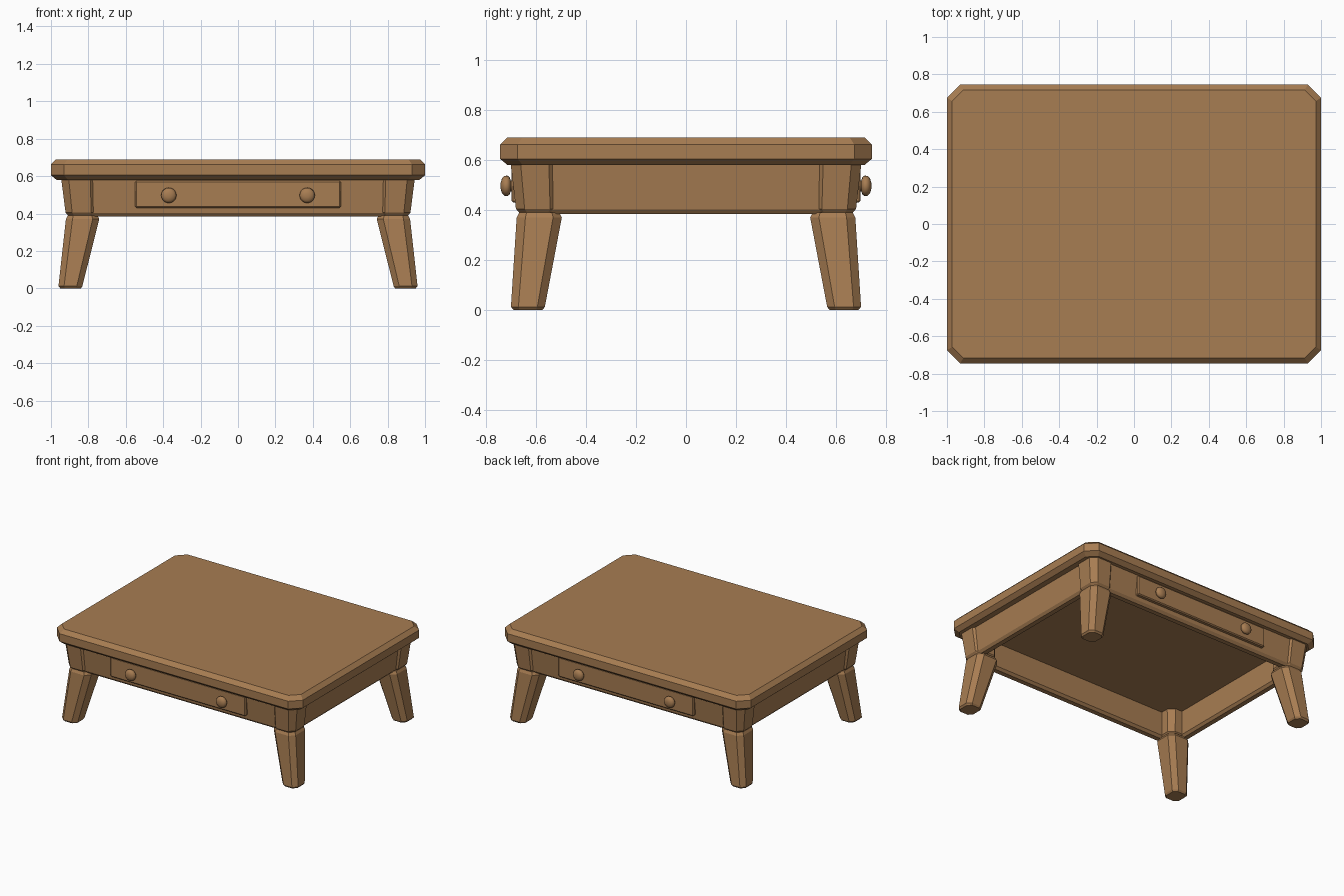
import bpy, bmesh, math
from mathutils import Matrix

cube = bpy.data.objects.get("Cube")
if cube:
    bpy.data.objects.remove(cube, do_unlink=True)

wood = bpy.data.materials.new("warm_brown_wood")
wood.use_nodes = True
COLOUR = (0.39, 0.205, 0.085, 1)
wood.diffuse_color = COLOUR
wood.node_tree.nodes["Principled BSDF"].inputs["Base Color"].default_value = COLOUR


def finish(name, bm):
    bmesh.ops.recalc_face_normals(bm, faces=bm.faces)
    mesh = bpy.data.meshes.new(name)
    bm.to_mesh(mesh)
    bm.free()
    mesh.materials.append(wood)
    obj = bpy.data.objects.new(name, mesh)
    bpy.context.collection.objects.link(obj)
    return obj


def loft(name, rings, sx=1, sy=1):
    """Stack corner-cut rectangles (x0, x1, y0, y1, z, cut) into a closed solid."""
    bm = bmesh.new()
    loops = []
    for x0, x1, y0, y1, z, c in rings:
        outline = [(x0 + c, y0), (x1 - c, y0), (x1, y0 + c), (x1, y1 - c),
                   (x1 - c, y1), (x0 + c, y1), (x0, y1 - c), (x0, y0 + c)]
        loops.append([bm.verts.new((x * sx, y * sy, z)) for x, y in outline])
    for low, high in zip(loops, loops[1:]):
        for i in range(8):
            j = (i + 1) % 8
            bm.faces.new((low[i], low[j], high[j], high[i]))
    bm.faces.new(loops[0])
    bm.faces.new(loops[-1])
    return finish(name, bm)


def slab_ring(inset, z, cut):
    return (inset - 1, 1 - inset, inset - 0.745, 0.745 - inset, z, cut)


# Table top with cut corners and bevelled rim
loft("table_top", [slab_ring(0.03, 0.58, 0.06), slab_ring(0, 0.605, 0.07),
                   slab_ring(0, 0.662, 0.07), slab_ring(0.028, 0.69, 0.06)])

# Corner posts and splayed legs
for sx, side in ((1, "left"), (-1, "right")):
    for sy, end in ((1, "back"), (-1, "front")):
        loft(f"{end}_{side}_post",
             [(0.765, 0.905, 0.525, 0.665, 0.385, 0.03),
              (0.75, 0.922, 0.51, 0.682, 0.405, 0.035),
              (0.75, 0.945, 0.51, 0.703, 0.585, 0.04)], sx, sy)
        loft(f"{end}_{side}_leg",
             [(0.84, 0.95, 0.575, 0.692, 0, 0.025),
              (0.832, 0.96, 0.566, 0.702, 0.012, 0.03),
              (0.742, 0.92, 0.498, 0.679, 0.37, 0.035),
              (0.752, 0.91, 0.508, 0.669, 0.39, 0.03)], sx, sy)


def apron(name, half_length, distance, angle):
    """Board with a sloping outer face and bevelled lower edges."""
    d = distance
    section = [(d - 0.07, 0.385), (d - 0.035, 0.385), (d - 0.02, 0.403),
               (d, 0.585), (d - 0.085, 0.585), (d - 0.085, 0.403)]
    bm = bmesh.new()
    ends = [[bm.verts.new((x, -y, z)) for y, z in section]
            for x in (-half_length, half_length)]
    for i in range(len(section)):
        j = (i + 1) % len(section)
        bm.faces.new((ends[0][i], ends[0][j], ends[1][j], ends[1][i]))
    bm.faces.new(ends[0])
    bm.faces.new(ends[1])
    bm.transform(Matrix.Rotation(angle, 4, "Z"))
    finish(name, bm)


def knob(name, x, turn):
    """Turned round knob on a short neck."""
    profile = [(0.022, 0.67), (0.022, 0.703), (0.036, 0.708), (0.041, 0.717),
               (0.04, 0.728), (0.03, 0.738), (0.012, 0.743)]
    bm = bmesh.new()
    n = 20
    loops = [[bm.verts.new((x + r * math.cos(math.tau * k / n), -y,
                            0.497 + r * math.sin(math.tau * k / n)))
              for k in range(n)] for r, y in profile]
    for a, b in zip(loops, loops[1:]):
        for k in range(n):
            m = (k + 1) % n
            bm.faces.new((a[k], a[m], b[m], b[k]))
    bm.faces.new(loops[0])
    bm.faces.new(loops[-1])
    bm.transform(turn)
    obj = finish(name, bm)
    bpy.context.view_layer.objects.active = obj
    bpy.ops.object.select_all(action="DESELECT")
    obj.select_set(True)
    bpy.ops.object.shade_smooth_by_angle(angle=math.radians(50))


# Aprons on four sides; a drawer with two knobs at the front and back
for angle, end in ((0, "front"), (math.pi, "back")):
    turn = Matrix.Rotation(angle, 4, "Z")
    apron(f"{end}_apron", 0.78, 0.69, angle)
    bm = bmesh.new()
    bmesh.ops.create_cube(bm, size=1, matrix=Matrix.Translation((0, -0.67, 0.503))
                          @ Matrix.Diagonal((1.1, 0.06, 0.146, 1)))
    bmesh.ops.bevel(bm, geom=bm.edges[:], offset=0.007, segments=1, affect="EDGES")
    bm.transform(turn)
    finish(f"{end}_drawer", bm)
    for x, side in ((-0.37, "a"), (0.37, "b")):
        knob(f"{end}_knob_{side}", x, turn)
for angle, side in ((math.pi / 2, "left"), (-math.pi / 2, "right")):
    apron(f"{side}_apron", 0.54, 0.93, angle)
